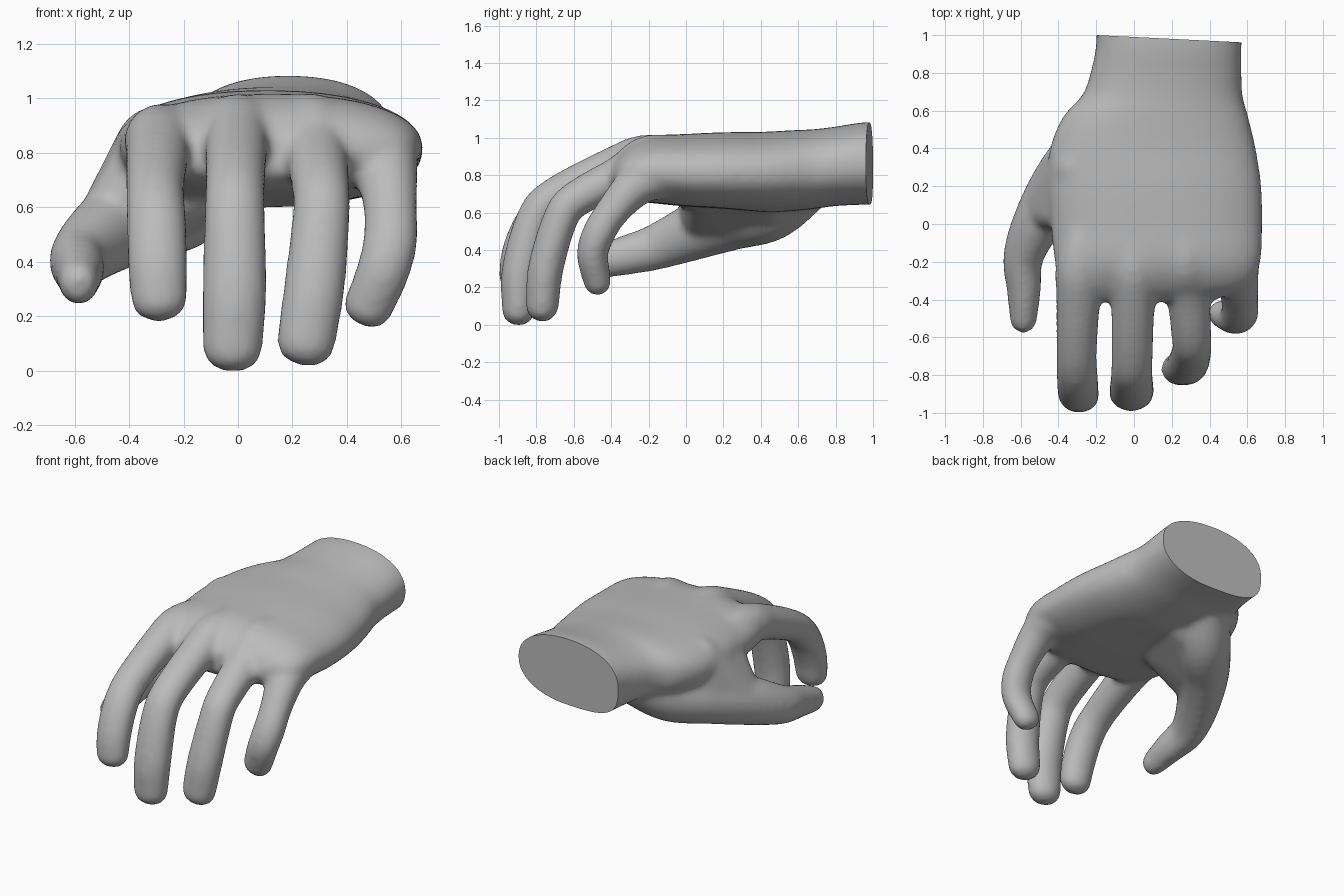
import bpy, bmesh, math
from mathutils import Vector, Matrix

if "Cube" in bpy.data.objects:
    bpy.data.objects.remove(bpy.data.objects["Cube"])

SEG = 24


def new_object(name, bm):
    me = bpy.data.meshes.new(name)
    bmesh.ops.recalc_face_normals(bm, faces=bm.faces)
    bm.to_mesh(me)
    bm.free()
    ob = bpy.data.objects.new(name, me)
    bpy.context.collection.objects.link(ob)
    return ob


def spline(pts, steps=5):
    """Catmull-Rom interpolation of equal-length tuples."""
    p = [Vector(q) for q in pts]
    p = [2 * p[0] - p[1]] + p + [2 * p[-1] - p[-2]]
    out = []
    for i in range(1, len(p) - 2):
        a, b, c, d = p[i - 1:i + 3]
        for k in range(steps):
            t = k / steps
            out.append(0.5 * (2 * b + (c - a) * t + (2 * a - 5 * b + 4 * c - d) * t * t
                              + (3 * b - a - 3 * c + d) * t ** 3))
    return out + [p[-2]]


def loft(bm, rings):
    loops = [[bm.verts.new(co) for co in r] for r in rings]
    for a, b in zip(loops, loops[1:]):
        for i in range(len(a)):
            j = (i + 1) % len(a)
            bm.faces.new((a[i], a[j], b[j], b[i]))
    bm.faces.new(loops[0])
    bm.faces.new(loops[-1])


def tube(bm, pts, tall0=1.0, tall1=1.0):
    """Round-ended tube through (x, y, z, radius) points; height ratio runs tall0 to tall1."""
    path = spline(pts)
    pos = [Vector(q[:3]) for q in path]
    n = len(pos)
    st = []
    for i in range(n):
        t = (pos[min(i + 1, n - 1)] - pos[max(i - 1, 0)]).normalized()
        st.append((pos[i], t, path[i][3] + 0.005, tall0 + (tall1 - tall0) * i / (n - 1)))

    def cap(s, sign):
        c, t, r, h = s
        return [(c + t * sign * r * h * math.sin(a), t, r * math.cos(a) ** .8, h)
                for a in (0.3, 0.6, 0.9, 1.2, 1.45)]

    st = cap(st[0], -1)[::-1] + st + cap(st[-1], 1)
    rings = []
    for c, t, r, h in st:
        side = (Vector((1, 0, 0)) - t * t.x).normalized()
        up = t.cross(side)
        rings.append([c + side * r * math.cos(a) + up * r * h * math.sin(a)
                      for a in (2 * math.pi * k / SEG for k in range(SEG))])
    loft(bm, rings)


def hull(bm, balls):
    """Convex skin stretched around (x, y, z, radius) balls."""
    tmp = bmesh.new()
    for x, y, z, r in balls:
        bmesh.ops.create_icosphere(tmp, subdivisions=3, radius=r,
                                   matrix=Matrix.Translation((x, y, z)))
    pts = [v.co.copy() for v in tmp.verts]
    tmp.free()
    verts = [bm.verts.new(p) for p in pts]
    res = bmesh.ops.convex_hull(bm, input=verts)
    inner = {g for g in res["geom_interior"] + res["geom_unused"]
             if isinstance(g, bmesh.types.BMVert)}
    bmesh.ops.delete(bm, geom=list(inner), context='VERTS')


def spow(v, e):
    return math.copysign(abs(v) ** e, v)


bm = bmesh.new()

# Wrist and palm: y, centre x, centre z, half width, half height
palm = [(1.12, .185, .86, .385, .22), (.95, .185, .86, .385, .22),
        (.8, .17, .845, .40, .212), (.68, .15, .83, .425, .213),
        (.57, .115, .822, .49, .216), (.4, .10, .812, .545, .217),
        (.2, .11, .812, .565, .215), (0, .12, .812, .56, .206),
        (-.2, .125, .82, .545, .185), (-.33, .115, .805, .49, .14),
        (-.41, .05, .79, .36, .07)]
rings = []
for y, cx, cz, a, b in spline(palm, 4):
    ring = []
    # gentle hollow of the palm, and a fuller lower corner at the wrist
    hollow = 0.025 * max(0, 1 - ((y - 0.05) / 0.4) ** 2)
    corner = 0.3 * min(1, max(0, (y - .6) / .3))
    for k in range(48):
        th = 2 * math.pi * k / 48
        c, s = math.cos(th), math.sin(th)
        e = .9 - corner if c < 0 and s < 0 else .9
        c, s = spow(c, e), spow(s, e)
        lift = hollow * max(0, 1 - (c / .6) ** 2) if s < 0 else 0
        ring.append(Vector((cx + a * c, y, cz + b * s + lift)))
    rings.append(ring)
loft(bm, rings)

# Fingers: index, middle, ring, little
fingers = [
    [(-.24, .1, .86, .09), (-.285, -.2, .855, .122), (-.295, -.4, .8, .113),
     (-.305, -.69, .665, .103), (-.30, -.815, .55, .106), (-.295, -.89, .39, .106),
     (-.29, -.915, .265, .1)],
    [(.02, .1, .89, .09), (.0, -.2, .89, .125), (-.005, -.38, .842, .113),
     (-.01, -.7, .685, .106), (-.012, -.81, .56, .108), (-.012, -.885, .29, .114),
     (-.02, -.895, .085, .106)],
    [(.25, .1, .89, .09), (.27, -.18, .89, .125), (.285, -.34, .8, .113),
     (.305, -.595, .665, .102), (.305, -.675, .555, .102), (.28, -.75, .3, .108),
     (.25, -.768, .105, .104)],
    [(.47, .1, .83, .1), (.525, -.15, .80, .13), (.545, -.28, .73, .112),
     (.56, -.4, .595, .095), (.56, -.47, .48, .096), (.535, -.5, .37, .094),
     (.48, -.475, .235, .088)],
]
for f in fingers:
    tube(bm, f, 1.0, 0.82)

# Thumb with the ball of the palm
tube(bm, [(-.04, .66, .76, .13), (-.19, .45, .635, .165), (-.36, .25, .575, .155),
          (-.5, .03, .49, .13), (-.585, -.17, .41, .103), (-.583, -.34, .365, .087),
          (-.585, -.49, .325, .07)], 1.1, 1.15)
# Web of skin between thumb and palm
hull(bm, [(-.475, .09, .53, .125), (-.36, .25, .575, .155), (-.19, .45, .635, .16),
          (-.36, .06, .77, .1), (-.3, .3, .82, .15), (-.05, .63, .77, .15),
          (.1, .45, .73, .11), (0, .1, .74, .1)])

hand = new_object("hand", bm)

# Fuse the parts into one soft skin
rm = hand.modifiers.new("fuse", 'REMESH')
rm.mode = 'VOXEL'
rm.voxel_size = 0.018
sm = hand.modifiers.new("soften", 'SMOOTH')
sm.factor = 0.5
sm.iterations = 14
dg = bpy.context.evaluated_depsgraph_get()
skin = bpy.data.meshes.new_from_object(hand.evaluated_get(dg))
hand.modifiers.clear()
hand.data = skin

# Flat cut across the wrist, then rest on the ground
bm = bmesh.new()
bm.from_mesh(skin)
res = bmesh.ops.bisect_plane(bm, geom=bm.verts[:] + bm.edges[:] + bm.faces[:],
                             plane_co=(-.2, 1.0, .86), plane_no=(.05, 1, 0),
                             clear_outer=True)
rim = [e for e in res["geom_cut"] if isinstance(e, bmesh.types.BMEdge)]
bmesh.ops.contextual_create(bm, geom=rim)
low = min(v.co.z for v in bm.verts)
bmesh.ops.translate(bm, vec=(0, 0, -low), verts=bm.verts)
bmesh.ops.recalc_face_normals(bm, faces=bm.faces)
bm.to_mesh(skin)
bm.free()

grey = bpy.data.materials.new("plain grey")
grey.diffuse_color = (0.5, 0.5, 0.5, 1)
grey.use_nodes = True
grey.node_tree.nodes["Principled BSDF"].inputs["Base Color"].default_value = grey.diffuse_color
skin.materials.clear()
skin.materials.append(grey)

bpy.context.view_layer.objects.active = hand
hand.select_set(True)
bpy.ops.object.shade_smooth_by_angle(angle=math.radians(40))
